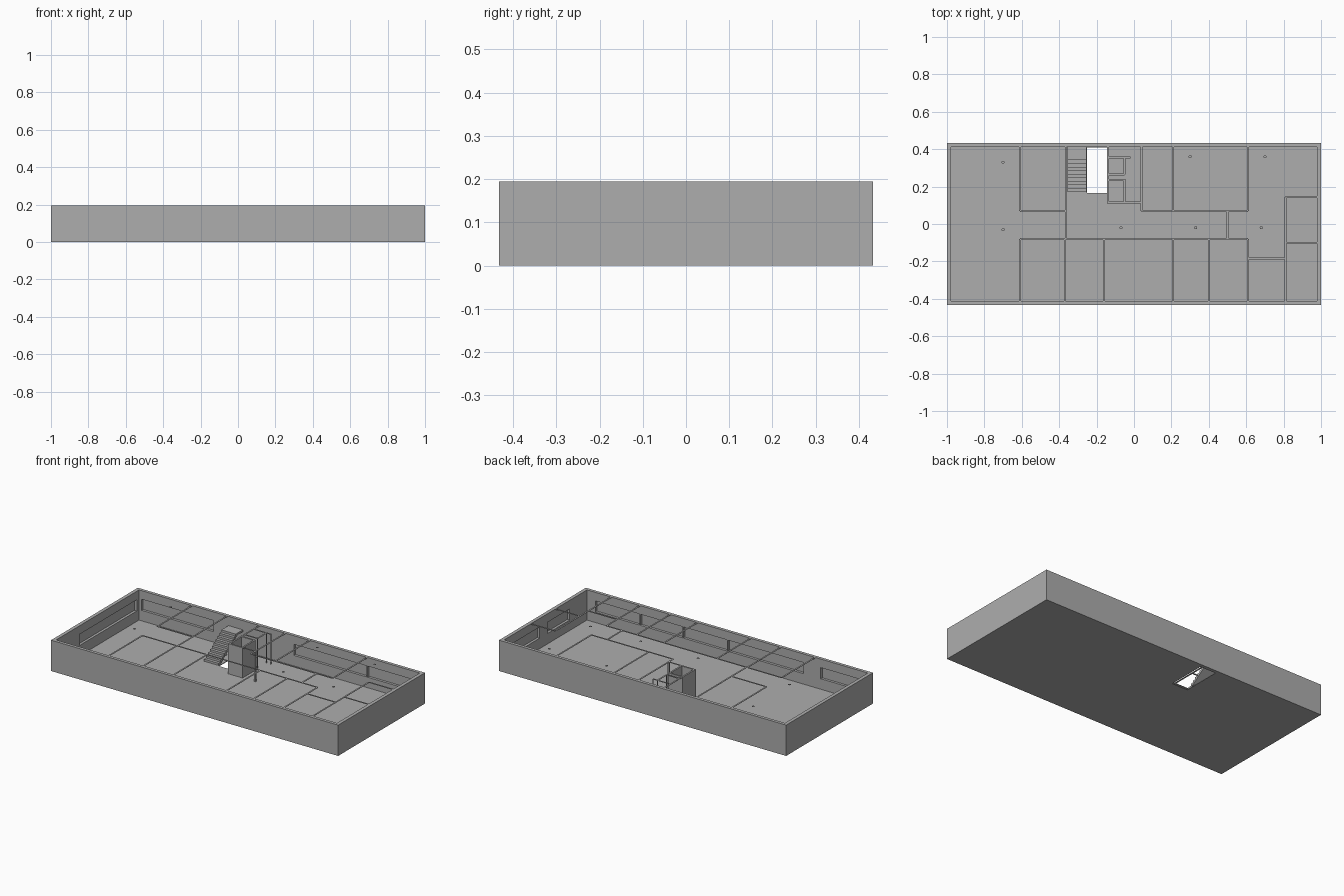
import bpy
import bmesh
from mathutils import Matrix, Vector

default_cube = bpy.data.objects.get("Cube")
if default_cube:
    bpy.data.objects.remove(default_cube, do_unlink=True)

HALF_X, HALF_Y, TOP = 1.0, 0.432, 0.194
IN_X, IN_Y = 0.978, 0.412
FLOOR, SHEET, STRIP = 0.004, 0.002, 0.01
SILL, HEAD, REVEAL = 0.07, 0.14, 0.016

grey = bpy.data.materials.new("plain grey")
grey.use_nodes = True
colour = (0.42, 0.42, 0.42, 1)
grey.diffuse_color = colour
grey.node_tree.nodes["Principled BSDF"].inputs["Base Color"].default_value = colour


def add_box(bm, low, high):
    """Axis-aligned box between two corners."""
    low, high = Vector(low), Vector(high)
    matrix = Matrix.Translation((low + high) / 2) @ Matrix.Diagonal((*(high - low), 1))
    bmesh.ops.create_cube(bm, size=1, matrix=matrix)


def finish(name, bm):
    bmesh.ops.recalc_face_normals(bm, faces=bm.faces)
    mesh = bpy.data.meshes.new(name)
    bm.to_mesh(mesh)
    bm.free()
    mesh.materials.append(grey)
    obj = bpy.data.objects.new(name, mesh)
    bpy.context.collection.objects.link(obj)
    return obj


def boxes(name, corners):
    bm = bmesh.new()
    for low, high in corners:
        add_box(bm, low, high)
    return finish(name, bm)


def carve(target, corners):
    """Cut each box out of the target and discard the cutter."""
    for low, high in corners:
        cutter = boxes("cutter", [(low, high)])
        cutter.hide_render = True
        mod = target.modifiers.new("cut", "BOOLEAN")
        mod.operation, mod.solver, mod.object = "DIFFERENCE", "EXACT", cutter
        bpy.context.view_layer.objects.active = target
        bpy.ops.object.modifier_apply(modifier=mod.name)
        bpy.data.objects.remove(cutter, do_unlink=True)


# Outer shell: tray with inner window recesses and a stairwell opening
shell = boxes("outer_walls_and_floor", [((-HALF_X, -HALF_Y, 0), (HALF_X, HALF_Y, TOP))])
cuts = [((-IN_X, -IN_Y, FLOOR), (IN_X, IN_Y, 1)),
        ((-0.25, 0.165, -1), (-0.14, 0.41, 0.1))]
for side, spans in ((1, ((-0.96, -0.46), (0.1, 0.96))),
                    (-1, ((-0.96, -0.65), (-0.53, 0.92)))):
    for a, b in spans:
        ys = sorted((side * (IN_Y - 0.02), side * (IN_Y + REVEAL)))
        cuts.append(((a, ys[0], SILL), (b, ys[1], HEAD)))
for side, spans in ((-1, ((-0.18, 0.39),)), (1, ((-0.24, -0.02), (0.06, 0.36)))):
    for a, b in spans:
        xs = sorted((side * (IN_X - 0.02), side * (IN_X + REVEAL)))
        cuts.append(((xs[0], a, SILL), (xs[1], b, HEAD)))
carve(shell, cuts)

# Window mullions
boxes("window_mullions", [
    ((x - 0.003, min(y, y + d), SILL), (x + 0.003, max(y, y + d), HEAD))
    for y, d, places in ((-IN_Y, -REVEAL, (0.61, 0.31, 0)), (IN_Y, REVEAL, (0.61,)))
    for x in places])

# Partition outlines: thin strips level with the wall tops
along_y = [(-0.61, 0.07, IN_Y), (-0.365, -0.08, IN_Y), (0.5, -0.08, 0.07),
           (0.81, -IN_Y, 0.145), (-0.14, 0.235, IN_Y), (-0.05, 0.265, 0.355)]
along_y += [(x, 0.07, IN_Y) for x in (0.04, 0.21, 0.61)]
along_y += [(x, -IN_Y, -0.08) for x in (-0.61, -0.37, -0.16, 0.21, 0.4, 0.61)]
along_x = [(0.07, -0.61, -0.365), (0.07, 0.04, 0.61), (-0.08, -0.61, 0.61),
           (0.145, 0.81, IN_X), (-0.1, 0.81, IN_X), (-0.185, 0.61, 0.81),
           (0.115, -0.05, 0.04), (0.265, -0.14, -0.05), (0.355, -0.14, -0.02)]
h = STRIP / 2
strips = [((x - h, a, TOP - SHEET), (x + h, b, TOP)) for x, a, b in along_y]
strips += [((a, y - h, TOP - SHEET), (b, y + h, TOP)) for y, a, b in along_x]
boxes("partition_tops", strips)

# Column tops
bm = bmesh.new()
for x, y in ((-0.7, 0.33), (-0.7, -0.03), (-0.07, -0.02), (0.33, -0.02),
             (0.68, -0.02), (0.3, 0.36), (0.7, 0.36)):
    bmesh.ops.create_cone(bm, cap_ends=True, segments=16, radius1=0.008, radius2=0.008,
                          depth=SHEET, matrix=Matrix.Translation((x, y, TOP - SHEET / 2)))
finish("column_tops", bm)

# Service shaft with full-height sides
shaft = boxes("service_shaft", [((-0.145, 0.11, FLOOR), (-0.045, 0.24, TOP))])
carve(shaft, [((-0.135, 0.12, FLOOR + SHEET), (-0.055, 0.23, 1))])

# Slender posts beside the shaft
boxes("core_posts", [((x - r, y - r, FLOOR), (x + r, y + r, TOP))
                     for x, y, r in ((0.04, 0.115, 0.005), (-0.05, 0.265, 0.002),
                                     (-0.05, 0.355, 0.002), (-0.02, 0.355, 0.002))])

# Staircase: sawtooth flight rising to the landing at the back wall
STEPS, START, END, RISE = 10, 0.17, 0.36, 0.136
run, rise = (END - START) / STEPS, (RISE - FLOOR) / STEPS
profile = []
for i in range(STEPS):
    profile += [(START + i * run, FLOOR + i * rise), (START + i * run, FLOOR + (i + 1) * rise)]
profile += [(IN_Y, RISE), (IN_Y, RISE - 0.012), (END, RISE - 0.012), (START + run, FLOOR)]
bm = bmesh.new()
face = bm.faces.new([bm.verts.new((-0.355, y, z)) for y, z in profile])
swept = bmesh.ops.extrude_face_region(bm, geom=[face])["geom"]
bmesh.ops.translate(bm, vec=(0.1, 0, 0),
                    verts=[v for v in swept if isinstance(v, bmesh.types.BMVert)])
finish("staircase", bm)
